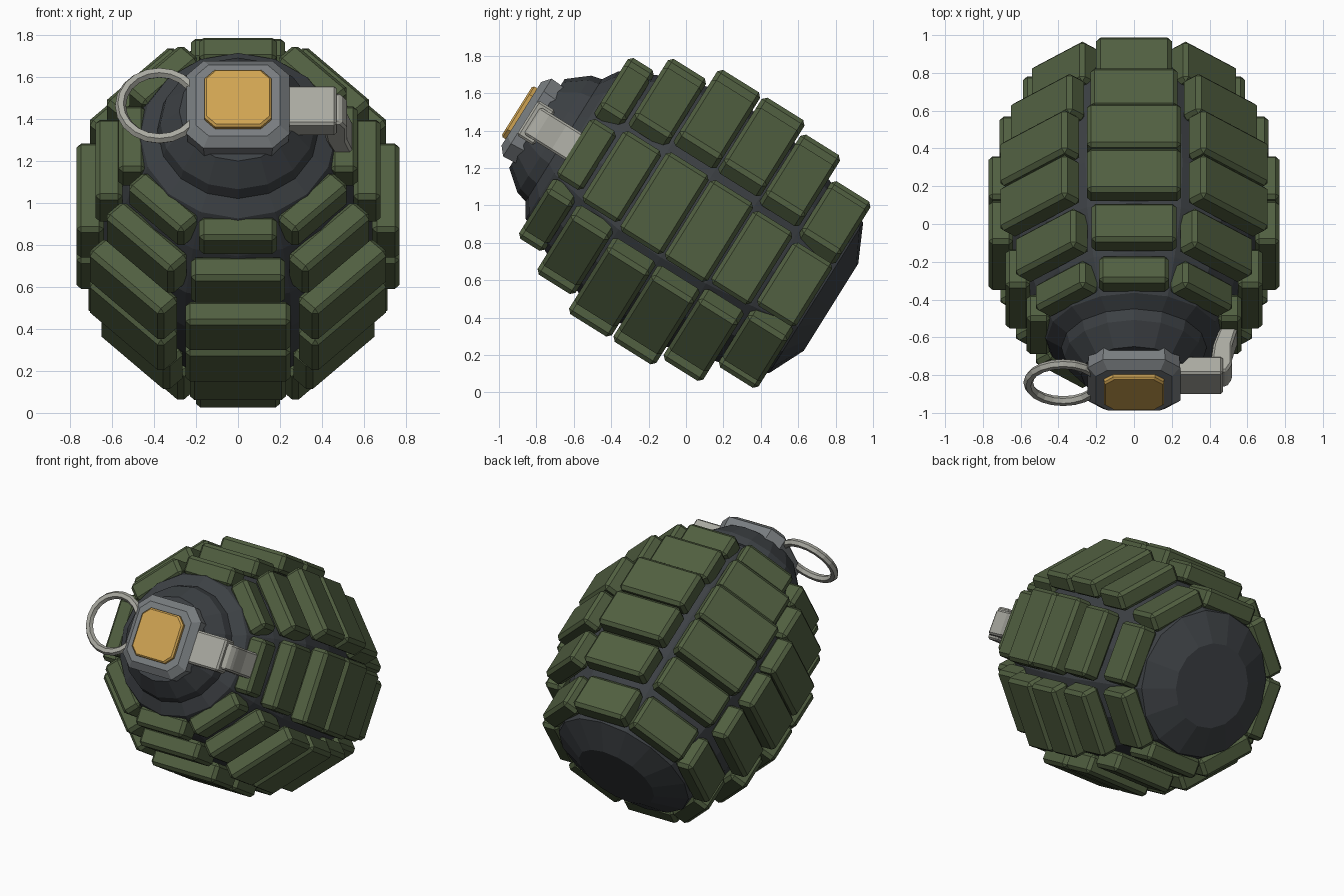
import bpy, bmesh, math
from mathutils import Matrix, Vector

cube = bpy.data.objects.get("Cube")
if cube:
    bpy.data.objects.remove(cube, do_unlink=True)

# Tilted frame: local z runs along the body axis, toward the cap
FRAME = Matrix.Translation((0, 0, 0.94)) @ Matrix.Rotation(math.radians(58), 4, 'X')


def material(name, color):
    m = bpy.data.materials.new(name)
    m.use_nodes = True
    m.diffuse_color = (*color, 1)
    m.node_tree.nodes["Principled BSDF"].inputs["Base Color"].default_value = (*color, 1)
    return m


GREEN = material("olive green", (0.082, 0.115, 0.052))
DARK = material("dark slate", (0.046, 0.052, 0.058))
GREY = material("steel grey", (0.19, 0.205, 0.215))
BRASS = material("brass yellow", (0.63, 0.37, 0.085))
PALE = material("pale metal", (0.40, 0.40, 0.355))


def finish(name, bm, mat):
    bmesh.ops.recalc_face_normals(bm, faces=bm.faces)
    mesh = bpy.data.meshes.new(name)
    bm.to_mesh(mesh)
    bm.free()
    mesh.materials.append(mat)
    ob = bpy.data.objects.new(name, mesh)
    ob.matrix_world = FRAME
    bpy.context.collection.objects.link(ob)
    return ob


def add_bevel(ob, width):
    mod = ob.modifiers.new("bevel", 'BEVEL')
    mod.width = width
    mod.segments = 1
    mod.limit_method = 'ANGLE'


def loft(name, rings, mat):
    """Skin a stack of rings and close both ends."""
    bm = bmesh.new()
    loops = [[bm.verts.new(p) for p in ring] for ring in rings]
    n = len(loops[0])
    for a, b in zip(loops, loops[1:]):
        for i in range(n):
            j = (i + 1) % n
            bm.faces.new((a[i], a[j], b[j], b[i]))
    bm.faces.new(loops[0])
    bm.faces.new(loops[-1])
    return finish(name, bm, mat)


def circle(r, z, n=16):
    return [(r * math.cos(math.tau * i / n), r * math.sin(math.tau * i / n), z) for i in range(n)]


def clipped_square(h, c, z):
    k = h - c
    return [(h, -k, z), (h, k, z), (k, h, z), (-k, h, z),
            (-h, k, z), (-h, -k, z), (-k, -h, z), (k, -h, z)]


# Round body with shoulder and neck
profile = [(0.275, -0.914), (0.475, -0.82), (0.57, -0.55), (0.645, -0.28), (0.67, 0),
           (0.65, 0.27), (0.56, 0.53), (0.465, 0.72), (0.385, 0.77), (0.37, 0.83),
           (0.28, 0.94)]
loft("body", [circle(r, z) for r, z in profile], DARK)

# Armour blocks: (back, front, outer radius, half width) for each row
rows = [(-0.81, -0.56, 0.587, 0.20), (-0.54, -0.29, 0.712, 0.23),
        (-0.28, -0.01, 0.77, 0.25), (0.0, 0.27, 0.77, 0.25),
        (0.285, 0.525, 0.68, 0.225), (0.545, 0.71, 0.57, 0.185)]
for i, (z0, z1, radius, half) in enumerate(rows):
    bm = bmesh.new()
    depth = 0.13
    for k in range(8):
        place = (Matrix.Rotation(math.tau * k / 8, 4, 'Z')
                 @ Matrix.Translation((0, radius - depth / 2, (z0 + z1) / 2))
                 @ Matrix.Diagonal((2 * half, depth, z1 - z0, 1)))
        bmesh.ops.create_cube(bm, size=1, matrix=place)
    add_bevel(finish(f"block_row_{i + 1}", bm, GREEN), 0.022)

# Cap, with a coloured plate on its end
loft("cap", [clipped_square(0.20, 0.07, 0.89), clipped_square(0.24, 0.08, 0.92),
             clipped_square(0.245, 0.08, 1.0), clipped_square(0.20, 0.06, 1.038)], GREY)
loft("cap_plate", [clipped_square(0.16, 0.05, 1.03), clipped_square(0.16, 0.05, 1.056),
                   clipped_square(0.15, 0.045, 1.066)], BRASS)


def side_strip(name, outline, half):
    """Extrude an outline in the x-z plane across the local y axis."""
    ob = loft(name, [[(x, y, z) for x, z in outline] for y in (-half, half)], PALE)
    add_bevel(ob, 0.012)


# Safety lever: arm out of the cap, then a bent strip toward the body
side_strip("lever_arm", [(0.18, 0.89), (0.47, 0.89), (0.47, 1.0), (0.18, 1.0)], 0.11)
side_strip("lever_strip", [(0.40, 0.97), (0.49, 0.97), (0.52, 0.92), (0.52, 0.80),
                           (0.55, 0.69), (0.46, 0.68), (0.42, 0.80)], 0.085)

# Pull ring
bm = bmesh.new()
sides, tube = 20, 6
grid = []
for i in range(sides):
    turn = Matrix.Rotation(math.tau * i / sides, 3, 'Z')
    grid.append([bm.verts.new(turn @ Vector((0.185 + 0.026 * math.cos(math.tau * j / tube), 0,
                                             0.026 * math.sin(math.tau * j / tube)))
                              + Vector((-0.375, 0, 0.99))) for j in range(tube)])
for i in range(sides):
    a, b = grid[i], grid[(i + 1) % sides]
    for j in range(tube):
        k = (j + 1) % tube
        bm.faces.new((a[j], b[j], b[k], a[k]))
finish("pull_ring", bm, PALE)
